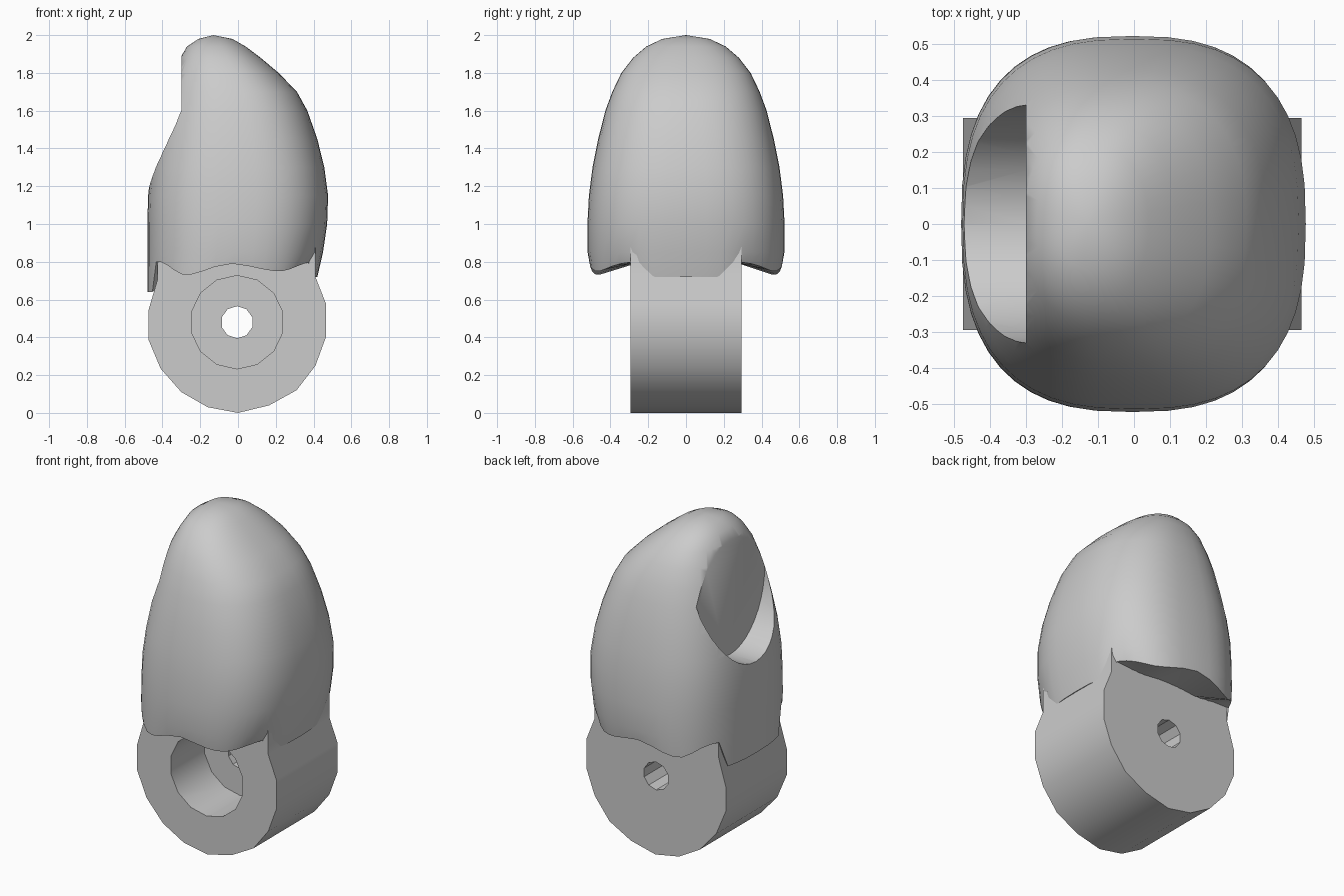
import bpy, bmesh, math
from mathutils import Matrix, Vector

if "Cube" in bpy.data.objects:
    bpy.data.objects.remove(bpy.data.objects["Cube"])

grey = bpy.data.materials.new("plain_grey")
grey.use_nodes = True
grey.diffuse_color = (0.6, 0.6, 0.6, 1)
grey.node_tree.nodes["Principled BSDF"].inputs["Base Color"].default_value = (0.6, 0.6, 0.6, 1)


def make(name, bm):
    bmesh.ops.recalc_face_normals(bm, faces=bm.faces)
    mesh = bpy.data.meshes.new(name)
    bm.to_mesh(mesh)
    bm.free()
    mesh.materials.append(grey)
    obj = bpy.data.objects.new(name, mesh)
    bpy.context.collection.objects.link(obj)
    return obj


def prism(name, outline, offset):
    """Extrude a flat outline of 3D points along an offset."""
    bm = bmesh.new()
    face = bm.faces.new([bm.verts.new(p) for p in outline])
    new = bmesh.ops.extrude_face_region(bm, geom=[face], use_keep_orig=True)["geom"]
    bmesh.ops.translate(bm, verts=[v for v in new if isinstance(v, bmesh.types.BMVert)], vec=offset)
    return make(name, bm)


def rod(name, radius, sides, y0, y1):
    """Cylinder along y on the hinge axis."""
    bm = bmesh.new()
    place = Matrix.Translation((-0.005, (y0 + y1) / 2, 0.48)) @ Matrix.Rotation(math.pi / 2, 4, "X")
    bmesh.ops.create_cone(bm, cap_ends=True, segments=sides, radius1=radius,
                          radius2=radius, depth=y1 - y0, matrix=place)
    return make(name, bm)


def cut(obj, cutter):
    mod = obj.modifiers.new("cut", "BOOLEAN")
    mod.operation, mod.solver, mod.object = "DIFFERENCE", "EXACT", cutter
    bpy.context.view_layer.objects.active = obj
    bpy.ops.object.modifier_apply(modifier="cut")
    bpy.data.objects.remove(cutter)


def smooth(obj, degrees):
    bpy.ops.object.select_all(action="DESELECT")
    obj.select_set(True)
    bpy.context.view_layer.objects.active = obj
    bpy.ops.object.shade_smooth_by_angle(angle=math.radians(degrees))


# Hinge barrel with a neck reaching up into the tip
barrel = [(0.41, 0.92), (0.41, 0.72), (0.465, 0.58), (0.465, 0.4), (0.41, 0.25),
          (0.31, 0.12), (0.165, 0.04), (0, 0), (-0.16, 0.03), (-0.3, 0.11),
          (-0.41, 0.235), (-0.475, 0.39), (-0.475, 0.54), (-0.425, 0.71), (-0.425, 0.92)]
hinge = prism("hinge_barrel", [(x, -0.295, z) for x, z in barrel], Vector((0, 0.59, 0)))
cut(hinge, rod("bore_cutter", 0.247, 14, -0.5, 0.03))
cut(hinge, rod("pin_cutter", 0.085, 10, -0.4, 0.5))
smooth(hinge, 32)

# Wavy lower edge of the tip: sides by x, tabs over the barrel at both ends
WAVE = [(-0.5, 0.8), (-0.42, 0.8), (-0.28, 0.73), (-0.04, 0.79), (0.22, 0.75), (0.4, 0.8), (0.5, 0.8)]


def hem(x, y):
    if abs(y) < 0.295:
        return 0.72 if x > 0 else 0.64
    for (xa, za), (xb, zb) in zip(WAVE, WAVE[1:]):
        if xa <= x <= xb:
            t = (x - xa) / (xb - xa)
            return za + (zb - za) * t * t * (3 - 2 * t)
    return 0.8


# Tip: rings of height, x low, x high, half depth
RINGS = [(0.72, -0.48, 0.42, 0.51), (0.85, -0.48, 0.45, 0.521), (1.0, -0.48, 0.472, 0.522),
         (1.15, -0.476, 0.477, 0.514), (1.3, -0.46, 0.457, 0.495), (1.45, -0.435, 0.42, 0.465),
         (1.6, -0.405, 0.367, 0.427), (1.7, -0.38, 0.312, 0.39), (1.8, -0.345, 0.215, 0.342),
         (1.88, -0.305, 0.12, 0.28), (1.94, -0.27, 0.04, 0.21), (1.98, -0.21, -0.03, 0.125)]
SIDES = 48


def ring_points(z, x0, x1, depth):
    power = 2 / (2.6 - 0.4 * max(0, z - 1.2))
    for i in range(SIDES):
        a = 2 * math.pi * i / SIDES
        c, s = math.cos(a), math.sin(a)
        yield ((x0 + x1) / 2 + (x1 - x0) / 2 * math.copysign(abs(c) ** power, c),
               depth * math.copysign(abs(s) ** power, s))


bm = bmesh.new()
loops = [[bm.verts.new((x * 0.55, y * 0.55, 0.8)) for x, y in ring_points(*RINGS[0])]]
for k, ring in enumerate(RINGS):
    loops.append([bm.verts.new((x, y, hem(x, y) if k == 0 else ring[0]))
                  for x, y in ring_points(*ring)])
for low, high in zip(loops, loops[1:]):
    for i in range(SIDES):
        j = (i + 1) % SIDES
        bm.faces.new((low[i], low[j], high[j], high[i]))
bm.faces.new(loops[0])
peak = bm.verts.new((-0.13, 0, 2.0))
for i in range(SIDES):
    bm.faces.new((loops[-1][i], loops[-1][(i + 1) % SIDES], peak))
tip = make("finger_tip", bm)

# Flat nail recess with a rounded lower ledge
nail = [(-0.3, 0.33 * math.cos(a), 1.6 + 0.41 * math.sin(a))
        for a in (math.pi + math.pi * i / 20 for i in range(21))]
nail += [(-0.3, 0.33, 2.2), (-0.3, -0.33, 2.2)]
cut(tip, prism("nail_cutter", nail, Vector((-0.4, 0, 0))))
smooth(tip, 35)
